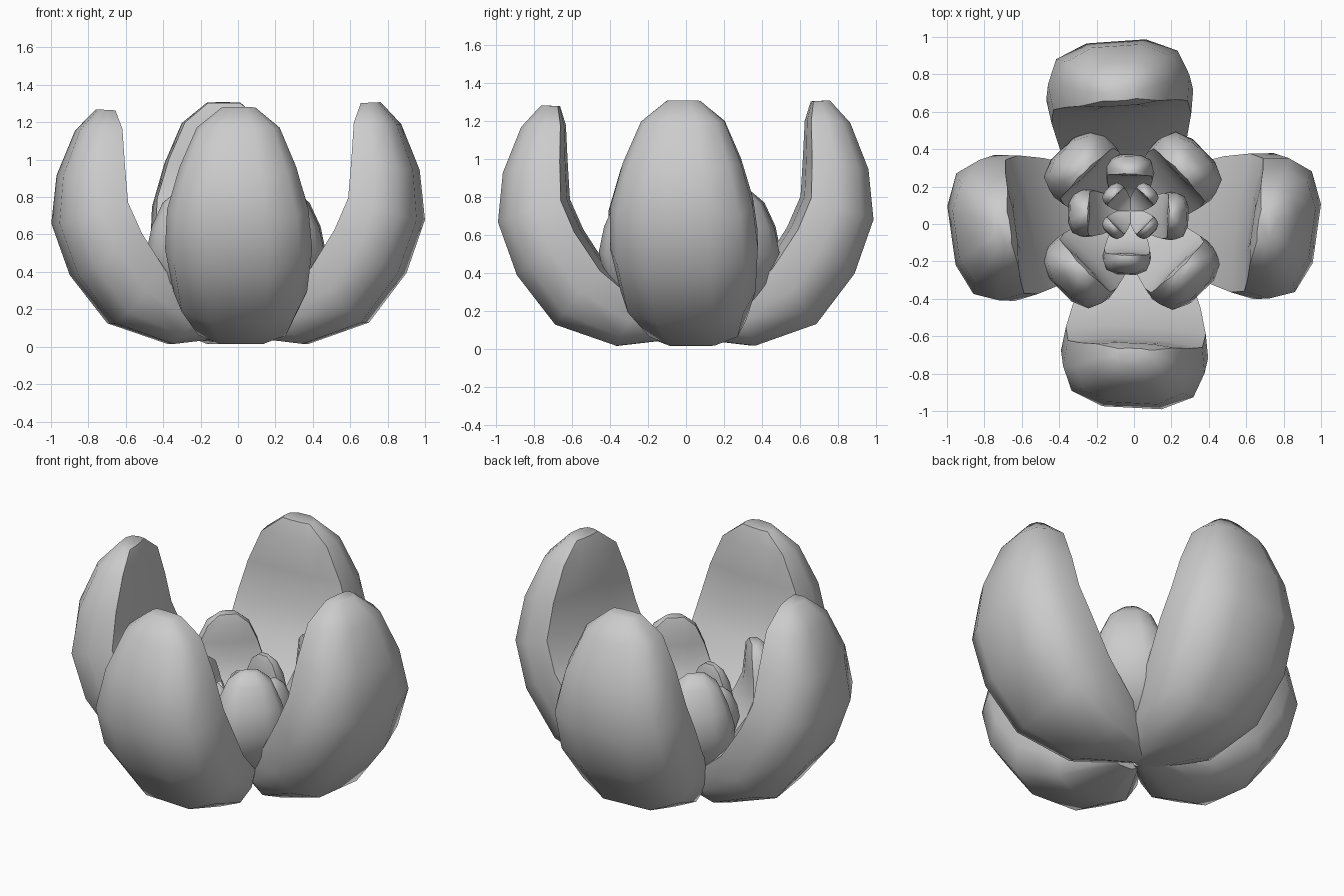
import bpy, bmesh
from math import radians
from mathutils import Matrix, Vector

if "Cube" in bpy.data.objects:
    bpy.data.objects.remove(bpy.data.objects["Cube"])

# Petal stations from base to tip: inner radius, inner z, outer radius, outer z, half width
STATIONS = [
    (0.00, 0.15, 0.03, 0.05, 0.10),
    (0.22, 0.24, 0.36, 0.01, 0.27),
    (0.42, 0.42, 0.68, 0.12, 0.355),
    (0.55, 0.62, 0.88, 0.38, 0.39),
    (0.62, 0.78, 0.98, 0.66, 0.375),
    (0.63, 0.98, 0.955, 0.92, 0.31),
    (0.635, 1.17, 0.86, 1.16, 0.22),
    (0.66, 1.27, 0.755, 1.275, 0.09),
]
# D-shaped section: (fraction of width, fraction from inner face to outer back)
SECTION = [(-0.4, -0.02), (-0.95, 0.04), (-1, 0.42), (-0.86, 0.78), (-0.42, 0.98),
           (0.42, 0.98), (0.86, 0.78), (1, 0.42), (0.95, 0.04), (0.4, -0.02)]


def petal(name, angle, scale, centre, stretch=1.0, shift=0.0, yaw=0.0):
    bm = bmesh.new()
    rings = []
    for ri, zi, ro, zo, w in STATIONS:
        a, b = Vector((ri, 0, zi)), Vector((ro, 0, zo))
        rings.append([bm.verts.new(a.lerp(b, t) + Vector((0, s * w + shift, 0)))
                      for s, t in SECTION])
    n = len(SECTION)
    for r0, r1 in zip(rings, rings[1:]):
        for i in range(n):
            j = (i + 1) % n
            bm.faces.new((r0[i], r0[j], r1[j], r1[i]))
    bm.faces.new(rings[0])
    bm.faces.new(rings[-1])
    # yaw turns the petal about its own middle
    pivot = Vector((0.75, 0, 0))
    bm.transform(Matrix.Translation(centre)
                 @ Matrix.Rotation(radians(angle), 4, 'Z')
                 @ Matrix.Diagonal((scale, scale, scale * stretch, 1))
                 @ Matrix.Translation(pivot)
                 @ Matrix.Rotation(radians(yaw), 4, 'Z')
                 @ Matrix.Translation(-pivot))
    bmesh.ops.recalc_face_normals(bm, faces=bm.faces)
    me = bpy.data.meshes.new(name)
    bm.to_mesh(me)
    bm.free()
    ob = bpy.data.objects.new(name, me)
    bpy.context.collection.objects.link(ob)
    bpy.ops.object.select_all(action='DESELECT')
    ob.select_set(True)
    bpy.context.view_layer.objects.active = ob
    bpy.ops.object.shade_smooth_by_angle(angle=radians(55))


# Large outer petals: stretch, sideways shift, yaw
for i, (stretch, shift, yaw) in enumerate([(1.015, -0.02, -8), (1.015, 0.08, 4),
                                           (0.985, 0.03, 8), (0.995, 0.0, -3)]):
    petal(f"outer_petal_{i + 1}", 90 * i, 1.01, (0, 0, 0), stretch, shift, yaw)

# Inner whorls, alternately turned by 45 degrees: name, turn, scale, centre
for name, turn, scale, centre in [
        ("middle_petal", 44, 0.55, (-0.01, 0.02, 0.13)),
        ("inner_petal", -2, 0.33, (-0.03, 0.05, 0.23)),
        ("heart_petal", 45, 0.175, (-0.02, 0.07, 0.35))]:
    for i in range(4):
        petal(f"{name}_{i + 1}", turn + 90 * i, scale, centre)
